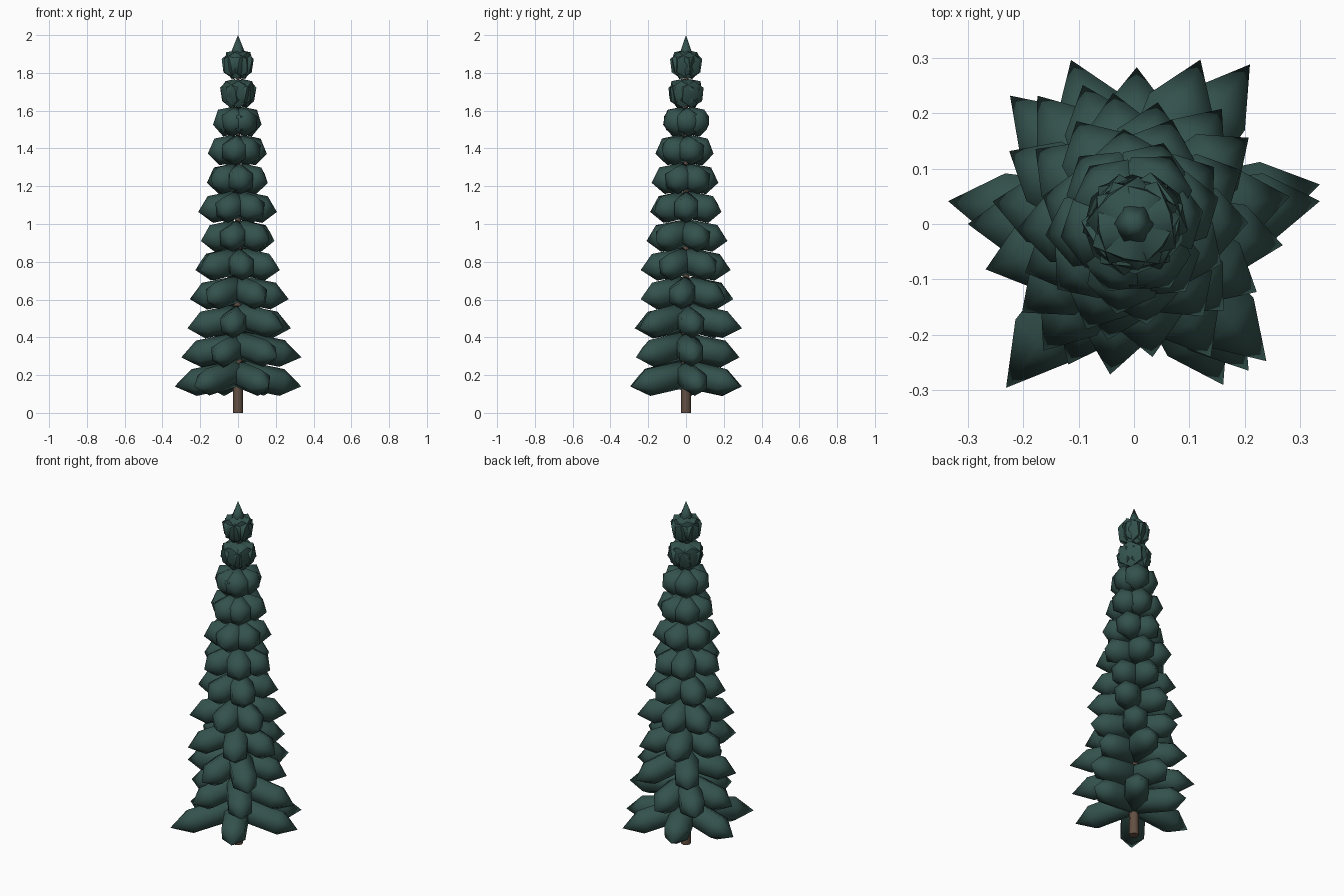
import bpy, bmesh, math, random
from mathutils import Vector

if "Cube" in bpy.data.objects:
    bpy.data.objects.remove(bpy.data.objects["Cube"])

random.seed(4)


def material(name, rgb):
    m = bpy.data.materials.new(name)
    m.diffuse_color = (*rgb, 1)
    m.use_nodes = True
    m.node_tree.nodes["Principled BSDF"].inputs["Base Color"].default_value = m.diffuse_color
    return m


NEEDLES = material("dark_pine_green", (0.034, 0.085, 0.075))
BARK = material("bark_brown", (0.125, 0.080, 0.055))


def spindle(bm, rings, direction, sides=6, turn=0.0):
    """Loft (centre, radius) rings around a direction; radius 0 makes a point."""
    d = direction.normalized()
    side = Vector((0, 0, 1)).cross(d) if abs(d.z) < 0.9 else Vector((1, 0, 0))
    side.normalize()
    up = d.cross(side)
    loops = []
    for centre, r in rings:
        count = sides if r else 1
        loops.append([bm.verts.new(centre + r * (side * math.cos(a) + up * math.sin(a)))
                      for a in (turn + math.tau * k / sides for k in range(count))])
    for a, b in zip(loops, loops[1:]):
        for k in range(sides):
            n = (k + 1) % sides
            if len(a) == 1:
                bm.faces.new((a[0], b[n], b[k]))
            elif len(b) == 1:
                bm.faces.new((a[k], a[n], b[0]))
            else:
                bm.faces.new((a[k], a[n], b[n], b[k]))
    for end in (loops[0], loops[-1]):
        if len(end) > 1:
            bm.faces.new(end)


def finish(name, bm, mat):
    bmesh.ops.recalc_face_normals(bm, faces=bm.faces)
    mesh = bpy.data.meshes.new(name)
    bm.to_mesh(mesh)
    bm.free()
    mesh.materials.append(mat)
    ob = bpy.data.objects.new(name, mesh)
    bpy.context.collection.objects.link(ob)
    bpy.context.view_layer.objects.active = ob
    ob.select_set(True)
    bpy.ops.object.shade_smooth_by_angle(angle=math.radians(62))
    ob.select_set(False)


def branch(bm, angle, length, tip_z):
    """One drooping bough: a stretched low-poly ball, pointed at both ends."""
    a = math.radians(angle)
    tip = Vector((length * math.cos(a), length * math.sin(a), tip_z))
    axis = Vector((0, 0, tip_z + 0.2 * length))
    start = axis + (axis - tip) * 0.22
    fat = 0.072
    rings = [(start.lerp(tip, t), r) for t, r in ((0, 0), (0.25, fat), (0.75, fat), (1, 0))]
    spindle(bm, rings, tip - start, turn=math.pi / 6)


# Trunk
bm = bmesh.new()
spindle(bm, [(Vector((0, 0, 0)), 0.027), (Vector((0, 0, 1.92)), 0.007)],
        Vector((0, 0, 1)), sides=8)
finish("trunk", bm, BARK)

# Lowest tiers: measured (angle, length) of each bough
low = [
    [(12, .343), (54, .356), (111, .317), (173, .338), (232, .375), (299, .332)],
    [(7, .338), (89, .283), (134, .322), (180, .30), (245, .28), (308, .336)],
    [(10, .285), (68, .32), (127, .29), (197, .28), (261, .275), (314, .344)],
]
# Upper tiers: typical bough length, shrinking upward
reach = [.27, .25, .215, .21, .175, .158, .133, .094, .075]

for i in range(12):
    bm = bmesh.new()
    if i < 3:
        boughs = low[i]
    else:
        first = 40 * i + random.uniform(-8, 8)
        boughs = [(first + 60 * k + random.uniform(-7, 7),
                   reach[i - 3] * random.uniform(0.95, 1.05)) for k in range(6)]
    for angle, length in boughs:
        branch(bm, angle, length, 0.14 + 0.154 * i)
    finish(f"branch_tier_{i + 1:02d}", bm, NEEDLES)

# Pointed top
bm = bmesh.new()
spindle(bm, [(Vector((0, 0, 1.86)), 0.02), (Vector((0, 0, 1.91)), 0.036),
             (Vector((0, 0, 2.0)), 0)], Vector((0, 0, 1)))
finish("tree_tip", bm, NEEDLES)
